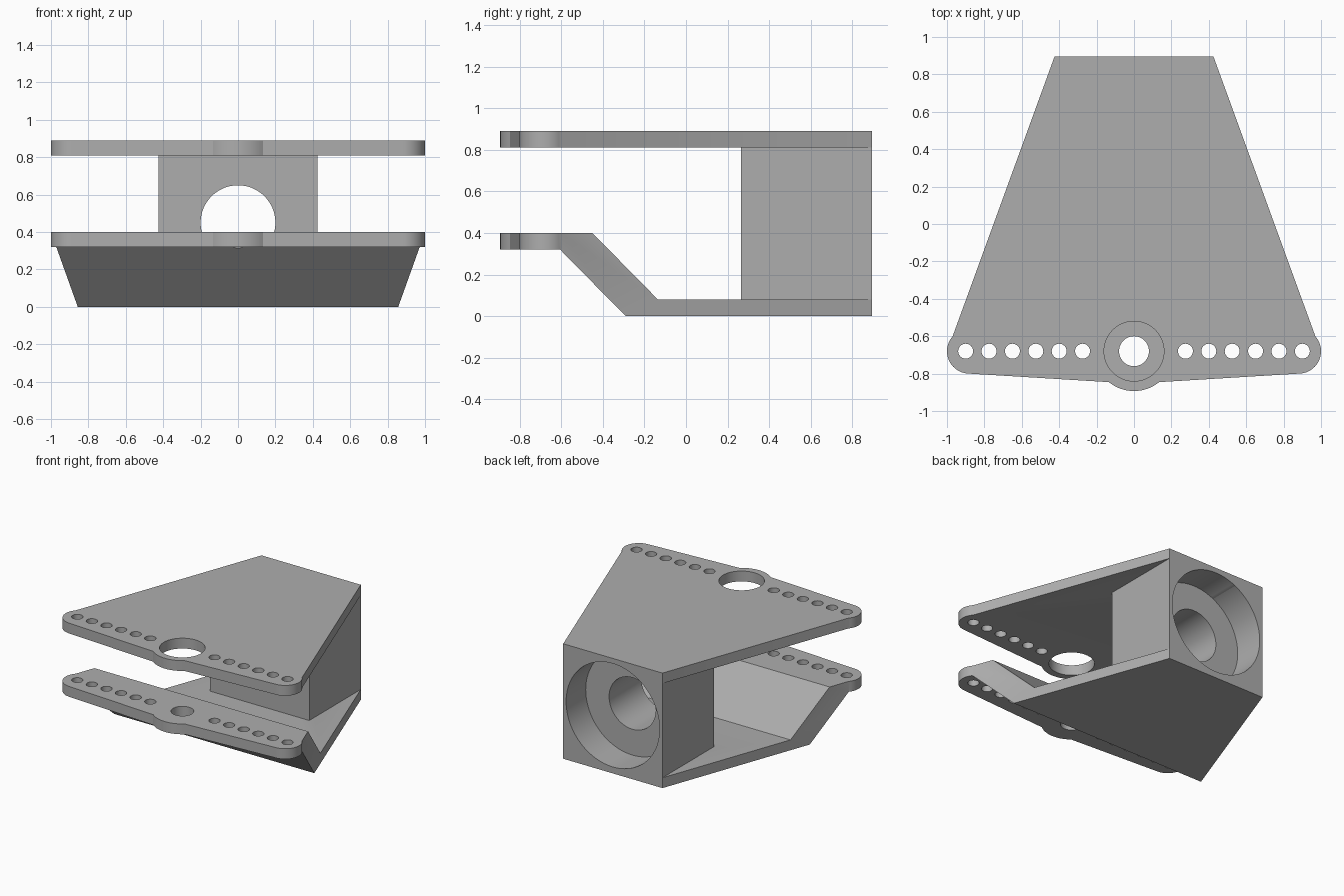
import bpy
import bmesh
from math import cos, sin, radians
from mathutils import Matrix, Vector

if "Cube" in bpy.data.objects:
    bpy.data.objects.remove(bpy.data.objects["Cube"], do_unlink=True)

BACK = 0.895
HOLE_Y = -0.68
BORE_Z = 0.45

grey = bpy.data.materials.new("plain grey")
grey.use_nodes = True
grey.diffuse_color = (0.42, 0.42, 0.42, 1)
grey.node_tree.nodes["Principled BSDF"].inputs["Base Color"].default_value = (0.42, 0.42, 0.42, 1)


def make_object(name, bm):
    bmesh.ops.recalc_face_normals(bm, faces=bm.faces)
    mesh = bpy.data.meshes.new(name)
    bm.to_mesh(mesh)
    bm.free()
    mesh.materials.append(grey)
    obj = bpy.data.objects.new(name, mesh)
    bpy.context.collection.objects.link(obj)
    return obj


def prism(name, points, offset):
    """Extrude a closed loop of 3D points along offset."""
    bm = bmesh.new()
    face = bm.faces.new([bm.verts.new(p) for p in points])
    top = bmesh.ops.extrude_face_region(bm, geom=[face])["geom"]
    verts = [v for v in top if isinstance(v, bmesh.types.BMVert)]
    bmesh.ops.translate(bm, verts=verts, vec=Vector(offset))
    return make_object(name, bm)


def cylinders(name, specs, depth, segments, rotation=Matrix()):
    """One cutter holding a cylinder for each (centre, radius)."""
    bm = bmesh.new()
    for centre, radius in specs:
        bmesh.ops.create_cone(bm, cap_ends=True, segments=segments,
                              radius1=radius, radius2=radius, depth=depth,
                              matrix=Matrix.Translation(centre) @ rotation)
    return make_object(name, bm)


def boolean(obj, cutter, operation="DIFFERENCE"):
    mod = obj.modifiers.new("cut", "BOOLEAN")
    mod.operation = operation
    mod.solver = "EXACT"
    mod.object = cutter
    bpy.context.view_layer.objects.active = obj
    bpy.ops.object.modifier_apply(modifier=mod.name)


def arc(cx, cy, radius, start, end, steps):
    angles = [radians(start + (end - start) * i / steps) for i in range(steps + 1)]
    return [(cx + radius * cos(a), cy + radius * sin(a)) for a in angles]


# Plan outline: front boss, rounded ear and tapered side, then mirrored
half = arc(0, HOLE_Y, 0.213, -90, -51, 10)
half += arc(0.88, HOLE_Y, 0.12, -90, 41.6, 20)
half.append((0.425, BACK))
outline = half + [(-x, y) for x, y in reversed(half[1:])]


def plan_prism(name, z, height):
    return prism(name, [(x, y, z) for x, y in outline], (0, 0, height))


# Upper flat plate
upper_plate = plan_prism("upper_plate", 0.81, 0.08)

# Lower plate: bent strip trimmed to the plan outline
strip = [(-1.0, 0.32), (-0.605, 0.32), (-0.29, 0), (1.0, 0),
         (1.0, 0.08), (-0.135, 0.08), (-0.45, 0.4), (-1.0, 0.4)]
lower_plate = prism("lower_plate", [(-1.2, y, z) for y, z in strip], (2.4, 0, 0))
trim = plan_prism("plan_trim", -0.2, 1.0)
boolean(lower_plate, trim, "INTERSECT")

# Rear block between the plates
corners = [(-0.425, 0.265), (0.425, 0.265), (0.425, BACK), (-0.425, BACK)]
rear_block = prism("rear_block", [(x, y, 0.08) for x, y in corners], (0, 0, 0.73))

# Rows of small holes through both plates
row = [((s * (0.275 + 0.125 * i), HOLE_Y, 0.5), 0.04) for s in (-1, 1) for i in range(6)]
row_cutter = cylinders("row_cutter", row, 2, 32)
large_cutter = cylinders("large_cutter", [((0, HOLE_Y, 0.5), 0.16)], 2, 64)
small_cutter = cylinders("small_cutter", [((0, HOLE_Y, 0.5), 0.08)], 2, 48)
for plate, centre in ((upper_plate, large_cutter), (lower_plate, small_cutter)):
    boolean(plate, row_cutter)
    boolean(plate, centre)

# Stepped bore from the back: wide recess, narrower through hole
turn = Matrix.Rotation(radians(90), 4, "X")
recess_depth = 0.24
recess = cylinders("recess_cutter", [((0, BACK, BORE_Z), 0.4)], 2 * recess_depth, 96, turn)
bore = cylinders("bore_cutter", [((0, 0.6, BORE_Z), 0.2)], 1.2, 64, turn)
for part in (upper_plate, lower_plate, rear_block):
    boolean(part, recess)
boolean(rear_block, bore)

for cutter in (trim, row_cutter, large_cutter, small_cutter, recess, bore):
    bpy.data.objects.remove(cutter, do_unlink=True)

# Smooth the round walls, keep the edges sharp
bpy.ops.object.select_all(action="DESELECT")
for part in (upper_plate, lower_plate, rear_block):
    part.select_set(True)
bpy.context.view_layer.objects.active = rear_block
bpy.ops.object.shade_smooth_by_angle(angle=radians(25))
